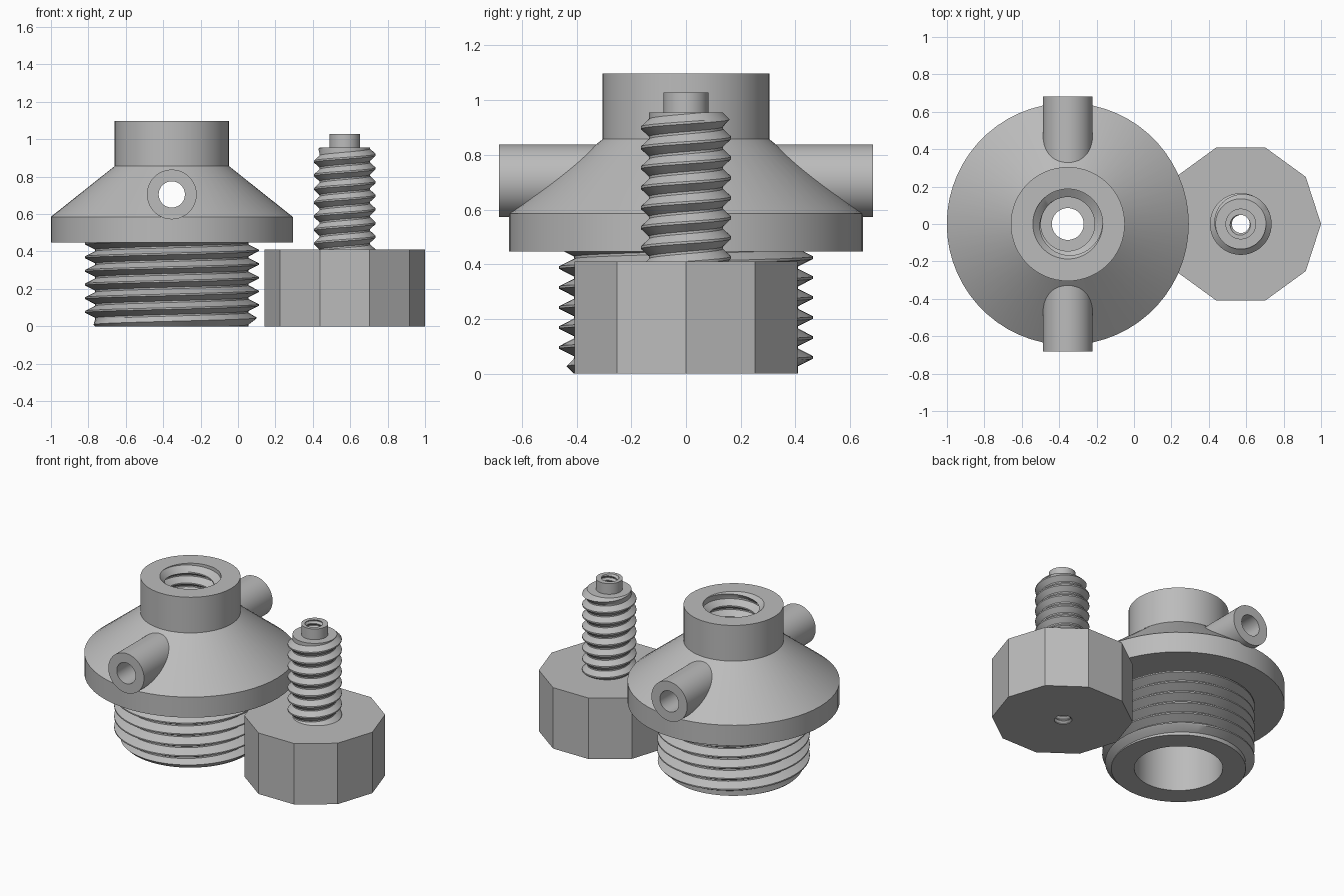
import bpy, bmesh
from math import tau, pi, cos, sin, floor, ceil, radians

SEGS = 60
PITCH = 0.073
BODY_X, KNOB_X = -0.354, 0.571

cube = bpy.data.objects.get("Cube")
if cube:
    bpy.data.objects.remove(cube)

grey = bpy.data.materials.new("plain_grey")
grey.use_nodes = True
grey.diffuse_color = (0.5, 0.5, 0.5, 1)
grey.node_tree.nodes["Principled BSDF"].inputs["Base Color"].default_value = (0.5, 0.5, 0.5, 1)


def ring(r, z):
    """Ring of (radius, height) per column; the last column repeats the first."""
    return [(r, z)] * (SEGS + 1)


def decagon(radius, z):
    side = tau / 10
    apothem = radius * cos(side / 2)
    return [(apothem / cos((tau * i / SEGS) % side - side / 2), z) for i in range(SEGS + 1)]


def thread(z0, z1, lo, hi, pitch=PITCH, lead=None, inner=False):
    """Helical rows of a right-hand thread, trimmed flat at both ends."""
    flat = 0.12

    def radius(z, angle):
        t = (z / pitch - angle / tau) % 1
        t = t if t < 0.5 + flat else 1 + flat - t
        r = lo + (hi - lo) * min(max((t - flat) / (0.5 - flat), 0), 1)
        if lead is not None:          # chamfered lead-in
            d = abs(z - lead)
            r = max(r, hi - d) if inner else min(r, lo + d)
        return r

    rows = []
    for turn in range(floor(z0 / pitch) - 2, ceil(z1 / pitch) + 2):
        for phase in (0, flat, 0.5, 0.5 + flat):
            row = []
            for i in range(SEGS + 1):
                a = tau * i / SEGS
                z = min(max(pitch * (turn + phase + a / tau), z0), z1)
                row.append((radius(z, a), z))
            rows.append(row)
    return rows[::-1] if inner else rows


def lathe(name, rings, location):
    """Closed loop of rings turned into a hollow solid."""
    bm = bmesh.new()
    grid = [[bm.verts.new((r * cos(tau * i / SEGS), r * sin(tau * i / SEGS), z))
             for i, (r, z) in enumerate(row)] for row in rings]
    for a, b in zip(grid, grid[1:] + grid[:1]):
        for i in range(SEGS):
            bm.faces.new((a[i], a[i + 1], b[i + 1], b[i]))
    bmesh.ops.remove_doubles(bm, verts=bm.verts, dist=1e-5)
    bmesh.ops.recalc_face_normals(bm, faces=bm.faces)
    mesh = bpy.data.meshes.new(name)
    bm.to_mesh(mesh)
    bm.free()
    mesh.materials.append(grey)
    obj = bpy.data.objects.new(name, mesh)
    obj.location = location
    bpy.context.collection.objects.link(obj)
    return obj


def select(obj):
    bpy.ops.object.select_all(action='DESELECT')
    obj.select_set(True)
    bpy.context.view_layer.objects.active = obj


# Valve body: threaded base, flange, cone and neck around a stepped bore
body = lathe("valve_body",
             [ring(0.27, 0)]
             + thread(0, 0.447, 0.41, 0.465, lead=0)
             + [ring(0.647, 0.447), ring(0.647, 0.585),
                ring(0.305, 0.857), ring(0.305, 1.097)]
             + thread(0.55, 1.097, 0.144, 0.187, lead=1.097, inner=True)
             + [ring(0.085, 0.55), ring(0.085, 0.45), ring(0.27, 0.45)],
             (BODY_X, 0, 0))

# Cross channel through the body
bpy.ops.mesh.primitive_cylinder_add(vertices=SEGS, radius=0.071, depth=1.8,
                                    location=(BODY_X, 0, 0.705), rotation=(pi / 2, 0, 0))
cutter = bpy.context.object
cutter.name = "channel_cutter"
cutter.hide_render = True
cutter.data.materials.append(grey)
cut = body.modifiers.new("channel", 'BOOLEAN')
cut.operation, cut.solver, cut.object = 'DIFFERENCE', 'EXACT', cutter
select(body)
bpy.ops.object.modifier_apply(modifier=cut.name)
bpy.data.objects.remove(cutter)
parts = [body]

# Side tubes, front and back
for name, turn in (("front_tube", pi / 2), ("back_tube", -pi / 2)):
    tube = lathe(name, [ring(0.07, 0.25), ring(0.133, 0.25),
                        ring(0.133, 0.683), ring(0.07, 0.683)], (BODY_X, 0, 0.705))
    tube.rotation_euler.x = turn
    parts.append(tube)

# Ten-sided knob
parts.append(lathe("knob", [ring(0.07, 0), decagon(0.429, 0),
                            decagon(0.429, 0.41), ring(0.07, 0.41)], (KNOB_X, 0, 0)))

# Threaded stem with a narrow tip and a fine thread through its middle
parts.append(lathe("threaded_stem",
                   [ring(0.07, 0), ring(0.07, 0.405)]
                   + thread(0.405, 0.955, 0.135, 0.165, lead=0.955)
                   + [ring(0.082, 0.955), ring(0.082, 1.027)]
                   + thread(0, 1.027, 0.048, 0.06, pitch=0.03, inner=True),
                   (KNOB_X, 0, 0)))

for part in parts:
    select(part)
    bpy.ops.object.shade_smooth_by_angle(angle=radians(28))
